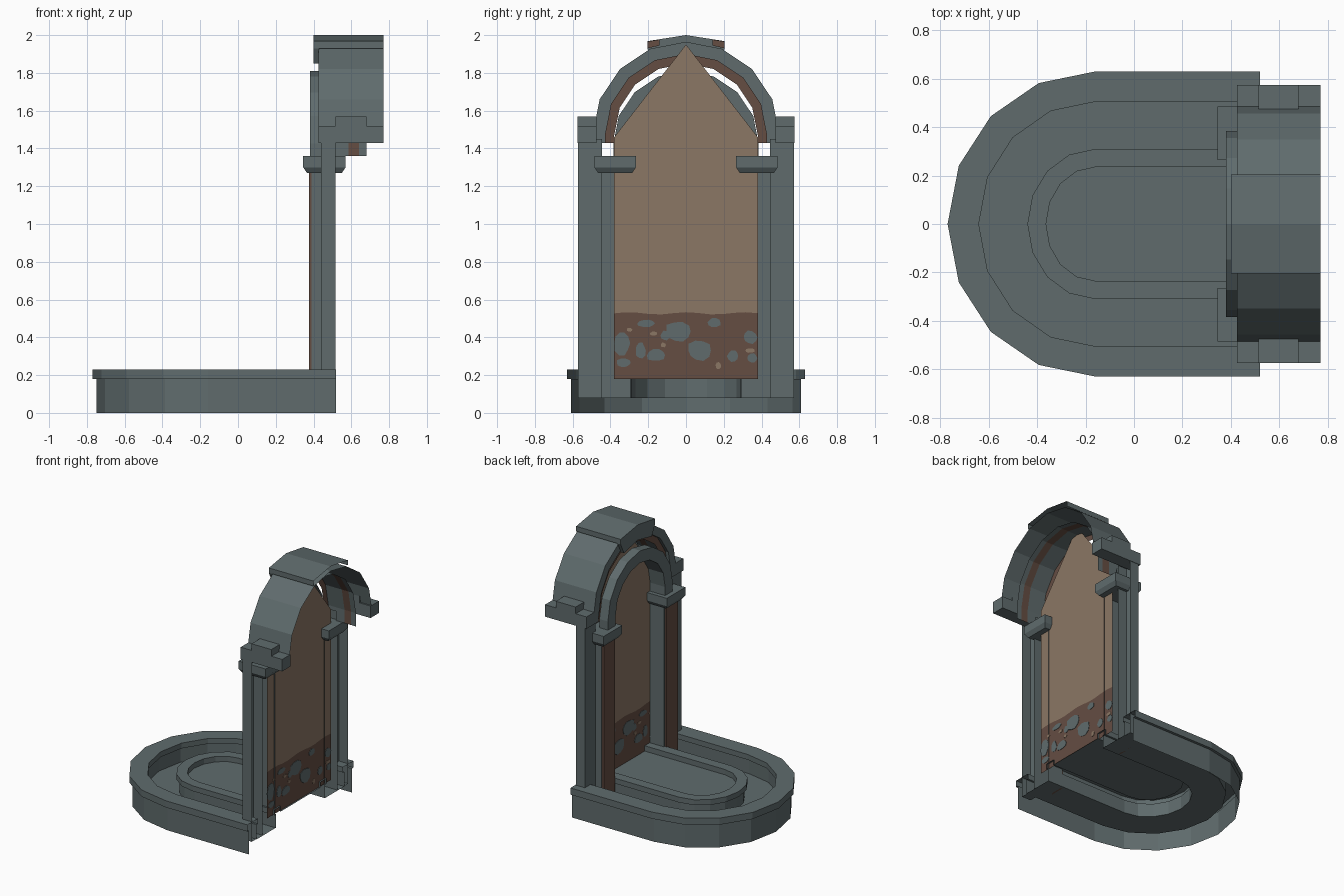
import bpy, bmesh, math, random

if "Cube" in bpy.data.objects:
    bpy.data.objects.remove(bpy.data.objects["Cube"])
random.seed(4)

def mat(name, c):
    m = bpy.data.materials.new(name)
    m.diffuse_color = (*c, 1)
    m.use_nodes = True
    m.node_tree.nodes["Principled BSDF"].inputs["Base Color"].default_value = m.diffuse_color
    return m

STONE = mat("grey stone", (0.115, 0.148, 0.152))
BROWN = mat("brown mortar", (0.13, 0.075, 0.055))
TAN = mat("tan plaster", (0.26, 0.185, 0.13))
MATS = [STONE, BROWN, TAN]

def make(name, verts, faces, idx=None, mat_id=0, fix=True):
    me = bpy.data.meshes.new(name)
    me.from_pydata(verts, [], faces)
    for m in MATS:
        me.materials.append(m)
    for i, p in enumerate(me.polygons):
        p.material_index = idx[i] if idx else mat_id
    if fix:
        bm = bmesh.new()
        bm.from_mesh(me)
        bmesh.ops.recalc_face_normals(bm, faces=bm.faces)
        bm.to_mesh(me)
        bm.free()
    ob = bpy.data.objects.new(name, me)
    bpy.context.collection.objects.link(ob)
    return ob

def sweep(name, loops, strip_mats=None, fill=False):
    """Join successive open loops with quads; optionally cap the last loop."""
    n = len(loops[0])
    verts = [v for l in loops for v in l]
    faces, idx = [], []
    for k in range(len(loops) - 1):
        for i in range(n - 1):
            a = k * n + i
            faces.append((a, a + 1, a + n + 1, a + n))
            idx.append(strip_mats[k] if strip_mats else 0)
    if fill:
        faces.append(tuple(range((len(loops) - 1) * n, len(loops) * n)))
        idx.append(0)
    return make(name, verts, faces, idx)

def u_loop(d, z):
    pts = [(0.52, 0.63 - d)]
    for i in range(9):
        t = math.radians(22.5 * i)
        pts.append((-0.16 - (0.61 - d * 1.03) * math.sin(t), (0.63 - d) * math.cos(t)))
    pts.append((0.52, -(0.63 - d)))
    return [(x, y, z) for x, y in pts]

def arch(name, profile, zc, zbot, strip_mats=None):
    loops = []
    for r, x in profile:
        l = [(x, r, zbot)]
        for i in range(9):
            t = math.radians(22.5 * i)
            l.append((x, r * math.cos(t), zc + r * math.sin(t)))
        loops.append(l + [(x, -r, zbot)])
    return sweep(name, loops, strip_mats)

def box(name, x0, x1, y0, y1, z0, z1, mat_id=0, open_back=False, taper=0.0):
    t = taper  # shrinks the bottom
    v = [(x0 + t, y0 + t, z0), (x1 - t, y0 + t, z0), (x1 - t, y1 - t, z0), (x0 + t, y1 - t, z0),
         (x0, y0, z1), (x1, y0, z1), (x1, y1, z1), (x0, y1, z1)]
    f = [(0, 3, 2, 1), (4, 5, 6, 7), (0, 1, 5, 4), (2, 3, 7, 6), (3, 0, 4, 7)]
    if not open_back:
        f.append((1, 2, 6, 5))
    return make(name, v, f, None, mat_id)

def pair(name, x0, x1, y0, y1, z0, z1, **kw):
    box(name + "_left", x0, x1, y0, y1, z0, z1, **kw)
    box(name + "_right", x0, x1, -y1, -y0, z0, z1, **kw)

# Basin: outer wall, rim, trough, and raised inner pool, open at the back
prof = [(.02, 0), (.02, .18), (0, .18), (0, .23), (.125, .23), (.125, .19), (.11, .19), (.11, .08),
        (.34, .08), (.34, .18), (.32, .18), (.32, .22), (.395, .22), (.395, .18)]
sweep("basin", [u_loop(d, z) for d, z in prof], fill=True)

# Side columns: back plate, pilaster, brown facing, capital
pair("column_plate", .44, .515, .445, .572, .08, 1.45, open_back=True)
pair("pilaster", .39, .515, .295, .445, .08, 1.30, open_back=True)
pair("pilaster_facing", .375, .39, .305, .44, .08, 1.28, mat_id=1, open_back=True)
pair("capital", .345, .57, .265, .485, 1.30, 1.36)
pair("capital_base", .345, .57, .265, .485, 1.27, 1.30, taper=.02)

# Arches: front moulding, hood with brown inner ring, striped soffit band
arch("front_moulding", [(.385, .45), (.385, .38), (.295, .38), (.295, .505)], 1.425, 1.36)
arch("hood", [(.495, .77), (.495, .425), (.43, .425), (.43, .45), (.38, .45)], 1.47, 1.43, [0, 0, 0, 1])
arch("soffit_band", [(.43, .45), (.43, .515)], 1.46, 1.43)
arch("soffit_stripe", [(.43, .515), (.43, .585), (.43, .64), (.43, .68)], 1.46, 1.36, [0, 1, 0])

# Springer blocks at the feet of the hood
pair("springer", .425, .77, .475, .575, 1.43, 1.52)
pair("springer_step", .515, .68, .475, .575, 1.52, 1.57)

# Keystone and roof cap
half = [(.205, 1.93), (.205, 1.968), (0, 2.0), (-.205, 1.968), (-.205, 1.93)]
sweep("roof_cap", [[(x, y, z) for y, z in half] for x in (.40, .77)])
key = [(.205, 1.968), (0, 2.0), (-.205, 1.968), (-.205, 1.93), (-.165, 1.85), (0, 1.885), (.165, 1.85), (.205, 1.93)]
n = len(key)
make("keystone", [(x, y, z) for x in (.40, .43) for y, z in key],
     [(0, 1, 5, 6, 7), (1, 2, 3, 4, 5)] +
     [(i, (i + 1) % n, n + (i + 1) % n, n + i) for i in range(n)])
for s, side in ((1, "left"), (-1, "right")):
    make("cap_end_" + side, [(.432, s * y, z) for y, z in
         ((.205, 1.93), (.205, 1.966), (.14, 1.977), (.14, 1.945))], [(0, 1, 2, 3)], None, 1)

# Back panel: tan plaster above, brown mortar below with a wavy joint
PX = .508
wave = [(-.38 + .76 * i / 12, .527 + .006 * math.sin(i * 1.3)) for i in range(13)]
make("plaster_panel", [(PX, y, z) for y, z in wave + [(.38, 1.46), (0, 1.95), (-.38, 1.46)]],
     [tuple(range(16))], None, 2, False)
make("mortar_panel", [(PX, y, z) for y, z in wave + [(.38, .18), (-.38, .18)]],
     [tuple(range(15))], None, 1, False)

def blobs(name, items, mat_id, t):
    verts, faces = [], []
    for y, z, ry, rz in items:
        ring = []
        for i in range(10):
            a = i * math.tau / 10
            k = random.uniform(.85, 1.12)
            ring.append((max(-.38, min(.38, y + ry * k * math.cos(a))), z + rz * k * math.sin(a)))
        b = len(verts)
        verts += [(PX + s, p, q) for s in (-t, t) for p, q in ring]
        faces += [tuple(range(b, b + 10)), tuple(range(b + 10, b + 20))]
        faces += [(b + i, b + (i + 1) % 10, b + 10 + (i + 1) % 10, b + 10 + i) for i in range(10)]
    make(name, verts, faces, None, mat_id)

# Stones and plaster chips in the mortar
blobs("wall_stones", [(-.21, .475, .05, .02), (-.34, .37, .045, .065), (-.33, .265, .04, .022),
      (-.24, .33, .028, .04), (-.16, .305, .05, .035), (-.04, .43, .07, .055), (.07, .33, .065, .055),
      (.15, .48, .035, .025), (.25, .30, .03, .03), (.34, .40, .04, .035), (.35, .29, .03, .025),
      (-.11, .41, .025, .025)], 0, .003)
blobs("plaster_chips", [(-.17, .42, .02, .012), (-.12, .36, .015, .012), (.17, .25, .015, .018),
      (.34, .33, .025, .012), (-.3, .44, .015, .01)], 2, .003)
